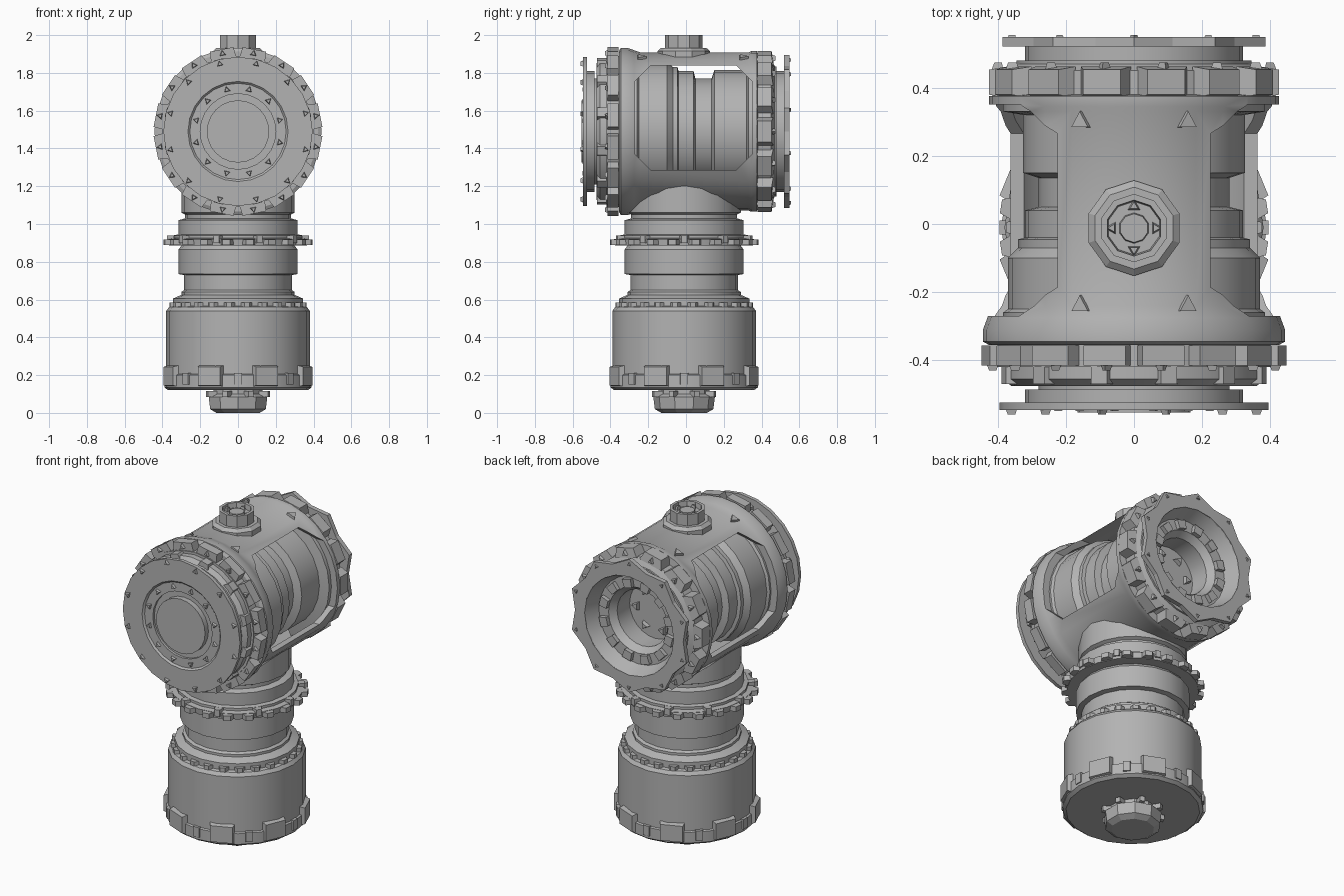
import bpy, bmesh, math
from mathutils import Matrix, Vector

old = bpy.data.objects.get("Cube")
if old:
    bpy.data.objects.remove(old, do_unlink=True)

grey = bpy.data.materials.new("machine grey")
grey.use_nodes = True
COLOR = (0.45, 0.45, 0.45, 1)
grey.diffuse_color = COLOR
grey.node_tree.nodes["Principled BSDF"].inputs["Base Color"].default_value = COLOR

# Frames: the column stands upright, the housing lies along y
COLUMN = Matrix.Translation((0, -0.01, 0))
HOUSING = Matrix.Translation((0, 0, 1.49)) @ Matrix.Rotation(-math.pi / 2, 4, "X")


def finish(name, bm, frame, smooth=True):
    bmesh.ops.recalc_face_normals(bm, faces=bm.faces)
    bm.transform(frame)
    mesh = bpy.data.meshes.new(name)
    bm.to_mesh(mesh)
    bm.free()
    mesh.materials.append(grey)
    ob = bpy.data.objects.new(name, mesh)
    bpy.context.scene.collection.objects.link(ob)
    if smooth:
        shade(ob)
    return ob


def shade(ob):
    bpy.ops.object.select_all(action="DESELECT")
    ob.select_set(True)
    bpy.context.view_layer.objects.active = ob
    bpy.ops.object.shade_smooth_by_angle(angle=math.radians(25))


def lathe(name, profile, segs, frame, closed=False, dent=1.0, smooth=True):
    """Revolve (radius, height) points; dent pulls in every second outer corner."""
    bm = bmesh.new()
    widest = max(r for r, h in profile)
    rings = []
    for r, h in profile:
        ring = []
        for i in range(segs):
            a = math.tau * i / segs
            q = r * dent if i % 2 and r > widest * 0.9 else r
            ring.append(bm.verts.new((q * math.sin(a), q * math.cos(a), h)))
        rings.append(ring)
    pairs = list(zip(rings, rings[1:]))
    if closed:
        pairs.append((rings[-1], rings[0]))
    else:
        bm.faces.new(rings[0])
        bm.faces.new(rings[-1])
    for a, b in pairs:
        for i in range(segs):
            j = (i + 1) % segs
            bm.faces.new((a[i], a[j], b[j], b[i]))
    return finish(name, bm, frame, smooth)


def lugs(name, n, r0, r1, h0, h1, width, frame, taper=0.7, slope=0.0, phase=0.5):
    """Ring of tapered blocks between two radii; slope lowers the outer face's ends."""
    bm = bmesh.new()
    for i in range(n):
        turn = Matrix.Rotation(math.tau * (i + phase) / n, 4, "Z")
        for v in bmesh.ops.create_cube(bm, size=1)["verts"]:
            outer = v.co.y > 0
            side = v.co.x * width * (taper if outer else 1)
            mid, half = (h0 + h1) / 2, (h1 - h0) * (1 - slope * outer)
            v.co = turn @ Vector((side, r1 if outer else r0, mid + v.co.z * half))
    return finish(name, bm, frame, False)


def studs(name, n, r, h, size, frame, up=1, phase=0.5):
    """Ring of little three-sided bolt heads on a flat face."""
    bm = bmesh.new()
    for i in range(n):
        m = (Matrix.Rotation(math.tau * (i + phase) / n, 4, "Z")
             @ Matrix.Translation((0, r, h)) @ Matrix.Scale(up, 4, (0, 0, 1)))
        bmesh.ops.create_cone(bm, cap_ends=True, segments=3, radius1=size,
                              radius2=size * 0.6, depth=size, matrix=m)
    return finish(name, bm, frame, False)


# Lower column with its motor can, waist, collar and neck
lathe("column", [
    (.37, .12), (.39, .135), (.39, .2), (.38, .205), (.38, .54), (.365, .56),
    (.345, .565), (.345, .605), (.30, .625), (.30, .64), (.285, .65), (.285, .73),
    (.315, .735), (.315, .865), (.30, .885), (.365, .885), (.37, .92), (.34, .925),
    (.34, .94), (.315, .945), (.315, 1.02), (.28, 1.03), (.28, 1.05),
    (.30, 1.06), (.30, 1.22)], 20, COLUMN)
lugs("can_clamps", 8, .34, .40, .13, .26, .15, COLUMN, .85, .25)
lugs("can_clips", 8, .35, .395, .15, .21, .05, COLUMN, .8, phase=0)
lugs("can_rim_teeth", 24, .33, .365, .56, .585, .07, COLUMN, .4)
lugs("collar_teeth", 20, .33, .395, .888, .918, .09, COLUMN, .45)
lugs("collar_bolts", 10, .34, .375, .90, .94, .05, COLUMN, .6)

# Foot plug
lathe("foot", [(.12, 0), (.155, .02), (.163, .085), (.135, .1), (.135, .125)],
      10, COLUMN, smooth=False)
lugs("foot_bolts", 8, .13, .178, .085, .115, .04, COLUMN, .7)

# Housing shell with a window through each side
shell = lathe("housing_shell", [
    (.425, -.355), (.443, -.345), (.443, -.31), (.43, -.275), (.418, -.24),
    (.418, .33), (.425, .345), (.425, .375), (.385, .38), (.385, -.355)],
    28, HOUSING, closed=True, smooth=False)
bm = bmesh.new()
y0, y1, z0, z1, c = -.27, .35, 1.285, 1.84, .085
outline = [(y0 + c, z0), (y1 - c, z0), (y1, z0 + c), (y1, z1 - c),
           (y1 - c, z1), (y0 + c, z1), (y0, z1 - c), (y0, z0 + c)]
base = bm.faces.new([bm.verts.new((-.7, y, z)) for y, z in outline])
top = bmesh.ops.extrude_face_region(bm, geom=[base])["geom"]
bmesh.ops.translate(bm, verts=[g for g in top if isinstance(g, bmesh.types.BMVert)],
                    vec=(1.4, 0, 0))
cutter = finish("window_cutter", bm, Matrix(), False)
cutter.hide_render = True
cut = shell.modifiers.new("windows", "BOOLEAN")
cut.operation, cut.object, cut.solver = "DIFFERENCE", cutter, "EXACT"
bpy.context.view_layer.update()
shell.data = bpy.data.meshes.new_from_object(
    shell.evaluated_get(bpy.context.evaluated_depsgraph_get()))
shell.modifiers.clear()
bpy.data.objects.remove(cutter, do_unlink=True)
shade(shell)

# Drive core: front cover, stepped drum seen through the windows, hollow rear
lathe("drive_core", [
    (.165, -.553), (.165, -.52), (.20, -.52), (.20, -.535), (.255, -.535),
    (.265, -.545), (.395, -.545), (.395, -.523), (.32, -.523), (.32, -.485),
    (.28, -.485), (.28, -.475), (.36, -.475), (.385, -.455), (.385, -.42),
    (.40, -.42), (.40, -.35), (.384, -.35), (.384, -.26), (.37, -.25), (.37, -.1),
    (.34, -.07), (.34, -.045), (.32, -.04), (.32, .04), (.28, .05), (.28, .135),
    (.325, .15), (.325, .32), (.384, .33), (.384, .45), (.345, .47), (.345, .48),
    (.32, .48), (.32, .545), (.30, .545), (.265, .46), (.20, .46), (.17, .42),
    (.17, .3)], 24, HOUSING)

# Front bolt ring and cover bolts
lugs("front_lugs", 16, .37, .443, -.415, -.357, .14, HOUSING, .9)
lugs("front_clips", 12, .36, .395, -.47, -.42, .07, HOUSING, .7)
studs("front_cover_bolts", 12, .37, -.548, .022, HOUSING, -1)
studs("front_lug_bolts", 16, .42, -.419, .022, HOUSING, -1)
studs("front_inner_bolts", 12, .228, -.538, .022, HOUSING, -1)

# Rear lugs, pointed flange and socket bolts
lugs("rear_lugs", 14, .37, .425, .37, .462, .15, HOUSING, .75, .2)
studs("rear_lug_bolts", 14, .395, .462, .024, HOUSING)
lathe("rear_flange", [(.30, .52), (.405, .52), (.405, .548), (.30, .548)],
      20, HOUSING, closed=True, dent=.9, smooth=False)
studs("rear_flange_bolts", 10, .375, .546, .018, HOUSING, phase=0)
lugs("rear_socket_blocks", 12, .20, .25, .455, .485, .05, HOUSING, 1.2)
studs("rear_socket_bolts", 6, .12, .305, .035, HOUSING)

# Top filler cap
lathe("top_cap", [
    (.14, 1.86), (.14, 1.915), (.12, 1.932), (.10, 1.932), (.10, 2.0), (.082, 2.0),
    (.078, 1.97), (.045, 1.97), (.042, 1.985)], 10,
    Matrix.Translation((0, -.012, 0)), smooth=False)
studs("top_cap_bolts", 4, .064, 1.978, .022, Matrix.Translation((0, -.012, 0)), phase=0)

# Small three-sided gussets on the housing's upper side
for end, y in (("front", -.24), ("rear", .3)):
    for side, s in (("right", -1), ("left", 1)):
        bm = bmesh.new()
        bmesh.ops.create_cone(bm, cap_ends=True, segments=3, radius1=.035,
                              radius2=.03, depth=.03)
        tilt = Matrix.Rotation(s * .38, 4, "Y")
        place = Matrix.Translation((0, y, 1.49)) @ tilt @ Matrix.Translation((0, 0, .415))
        finish(f"{end}_{side}_gusset", bm, place, False)
